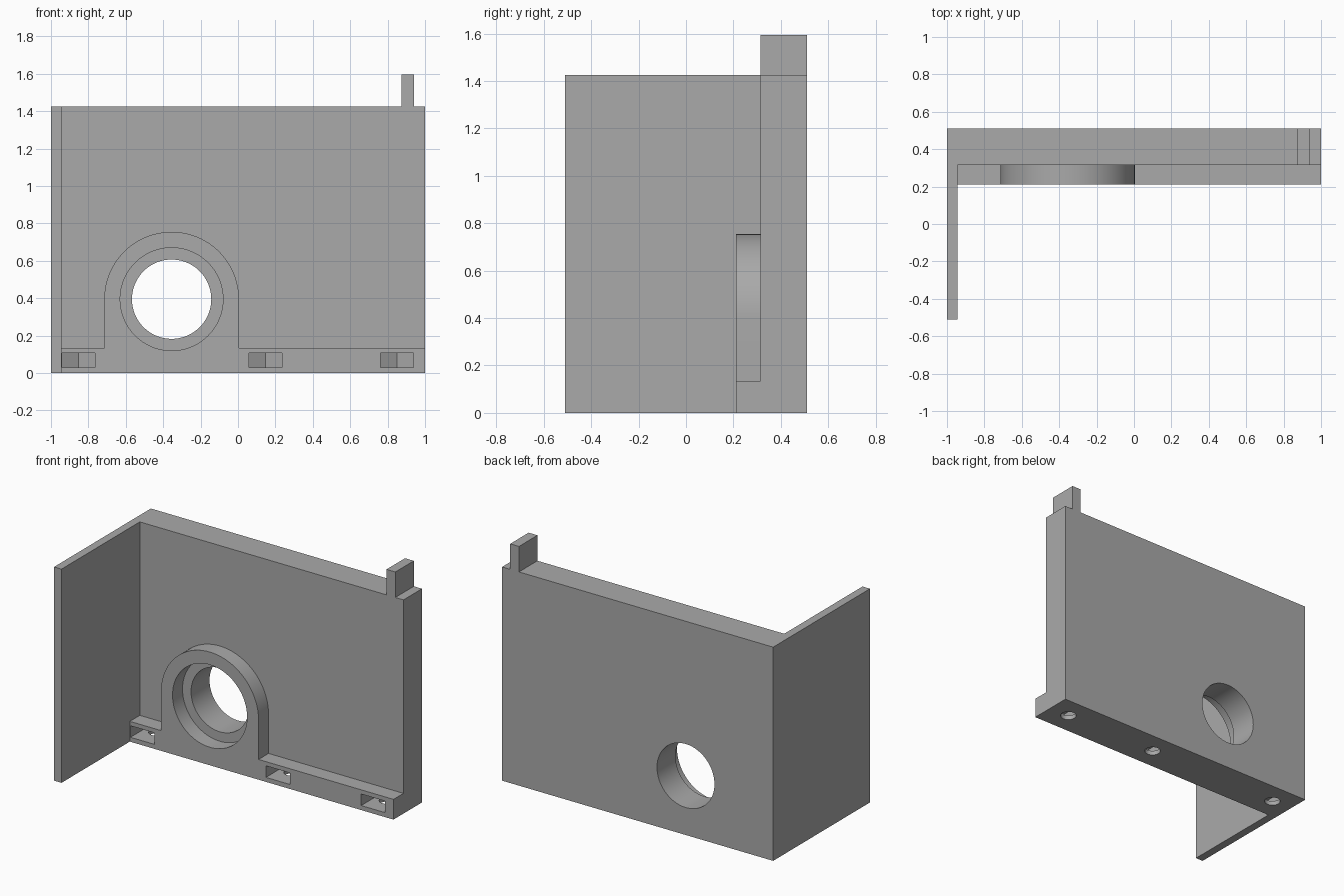
import bpy, bmesh, math
from mathutils import Vector

cube = bpy.data.objects.get("Cube")
if cube:
    bpy.data.objects.remove(cube, do_unlink=True)

grey = bpy.data.materials.new("plain grey")
grey.use_nodes = True
grey.diffuse_color = (0.4, 0.4, 0.4, 1)
grey.node_tree.nodes["Principled BSDF"].inputs["Base Color"].default_value = (0.4, 0.4, 0.4, 1)

BACK, FACE, FRONT = 0.51, 0.315, 0.21      # depths of wall back, wall face, flange face
TOP, INNER = 1.425, -0.945
BORE_X, BORE_Z = -0.355, 0.395


def prism(name, points, direction):
    """Extrude a flat outline along a direction into a closed solid."""
    bm = bmesh.new()
    face = bm.faces.new([bm.verts.new(p) for p in points])
    out = bmesh.ops.extrude_face_region(bm, geom=[face])
    moved = [v for v in out["geom"] if isinstance(v, bmesh.types.BMVert)]
    bmesh.ops.translate(bm, verts=moved, vec=Vector(direction))
    bmesh.ops.recalc_face_normals(bm, faces=bm.faces)
    mesh = bpy.data.meshes.new(name)
    bm.to_mesh(mesh)
    bm.free()
    mesh.materials.append(grey)
    obj = bpy.data.objects.new(name, mesh)
    bpy.context.collection.objects.link(obj)
    return obj


def arc(cx, cy, r, start, end, n):
    angles = [math.radians(start + (end - start) * i / n) for i in range(n + 1)]
    return [(cx + r * math.cos(a), cy + r * math.sin(a)) for a in angles]


def plan(points, z):
    return [(x, y, z) for x, y in points]


def elevation(points, y):
    return [(x, y, z) for x, z in points]


def combine(target, tool, operation):
    mod = target.modifiers.new(operation.title(), 'BOOLEAN')
    mod.object, mod.operation, mod.solver = tool, operation, 'EXACT'
    bpy.context.view_layer.objects.active = target
    bpy.ops.object.modifier_apply(modifier=mod.name)
    bpy.data.objects.remove(tool, do_unlink=True)


# L-shaped back wall and side wall
bracket = prism("wall_bracket", plan([(-1, -BACK), (INNER, -BACK), (INNER, FACE),
                (1, FACE), (1, BACK), (-1, BACK)], 0), (0, 0, TOP))

# Bottom flange with the arched bearing boss
R, LEDGE = 0.36, 0.135
outline = [(-0.97, 0), (1, 0), (1, LEDGE), (BORE_X + R, LEDGE)]
outline += arc(BORE_X, BORE_Z, R, 0, 180, 48) + [(BORE_X - R, LEDGE), (-0.97, LEDGE)]
combine(bracket, prism("flange", elevation(outline, FRONT), (0, 0.15, 0)), 'UNION')

# Upright locating tab
tab = [(0.875, FACE), (0.94, FACE), (0.94, BACK), (0.875, BACK)]
combine(bracket, prism("tab", plan(tab, TOP - 0.1), (0, 0, 0.27)), 'UNION')

# Through bore and wider bearing seat
for radius, y, depth in ((0.212, 0, 0.7), (0.275, 0, FACE)):
    ring = arc(BORE_X, BORE_Z, radius, 0, 360, 96)[:-1]
    combine(bracket, prism("bore", elevation(ring, y), (0, depth, 0)), 'DIFFERENCE')

# Hexagon-ended nut slots and the screw holes that reach them from below
HALF, HOLE_Y = 0.088, 0.36
corner = HALF / math.sqrt(3)
for x in (-0.852, 0.147, 0.85):
    slot = [(x - HALF, 0.1), (x + HALF, 0.1), (x + HALF, HOLE_Y + corner),
            (x, HOLE_Y + 2 * corner), (x - HALF, HOLE_Y + corner)]
    combine(bracket, prism("slot", plan(slot, 0.03), (0, 0, 0.077)), 'DIFFERENCE')
    hole = arc(x, HOLE_Y, 0.05, 0, 360, 32)[:-1]
    combine(bracket, prism("screw_hole", plan(hole, -0.1), (0, 0, 0.17)), 'DIFFERENCE')

# Keep sharp edges while smoothing the round walls
bpy.ops.object.select_all(action='DESELECT')
bracket.select_set(True)
bpy.context.view_layer.objects.active = bracket
bpy.ops.object.shade_smooth_by_angle(angle=math.radians(30))
